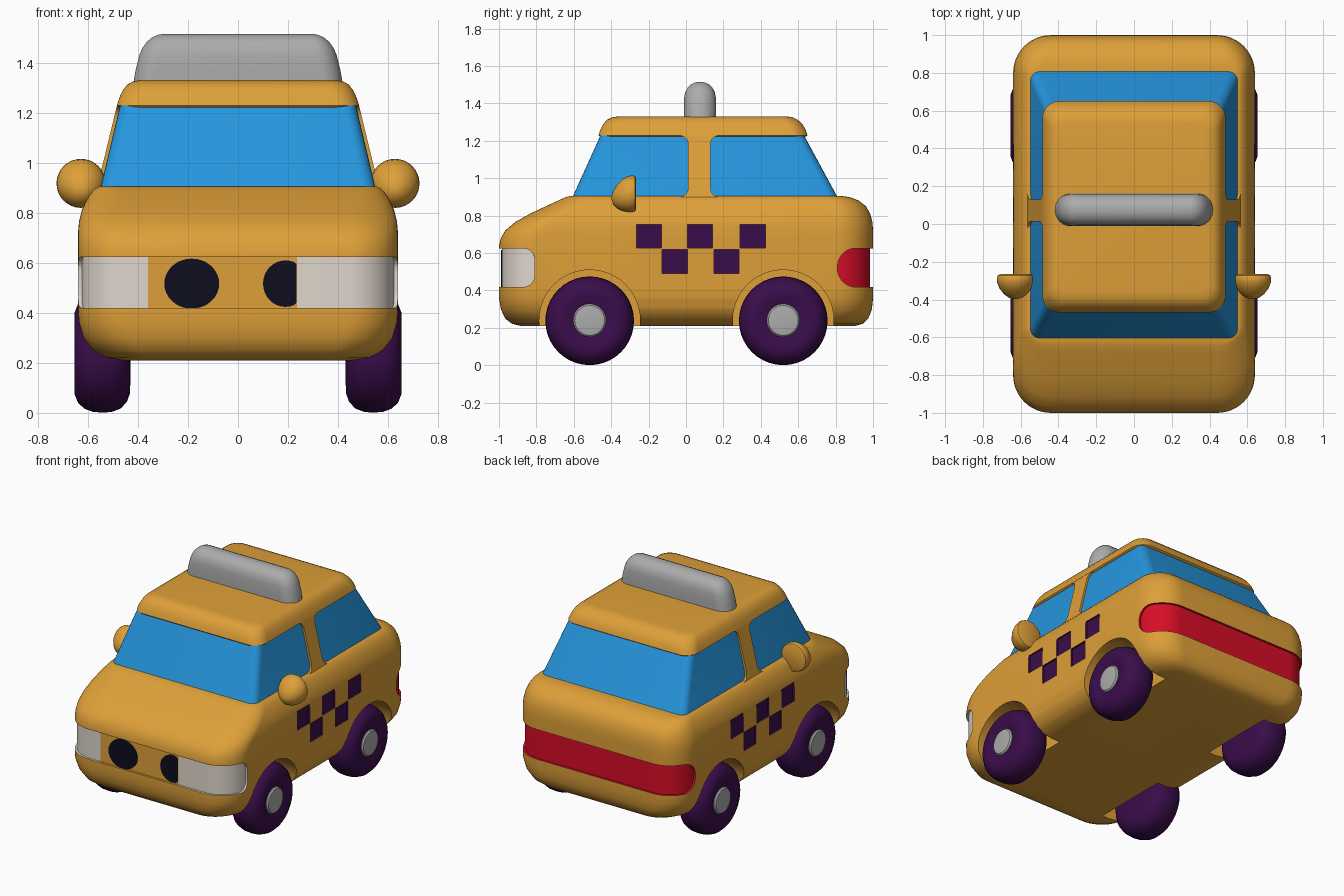
import bpy, bmesh, math
from math import sin, cos, pi, sqrt

if "Cube" in bpy.data.objects:
    bpy.data.objects.remove(bpy.data.objects["Cube"])


def mat(name, r, g, b):
    m = bpy.data.materials.new(name)
    m.diffuse_color = (r, g, b, 1)
    m.use_nodes = True
    m.node_tree.nodes["Principled BSDF"].inputs["Base Color"].default_value = m.diffuse_color
    return m


ORANGE = mat("taxi_orange", .73, .35, .04)
WHITE = mat("headlight_white", .75, .68, .61)
RED = mat("tail_red", .68, .004, .02)
PURPLE = mat("dark_purple", .042, .004, .07)
BLUE = mat("window_blue", .019, .305, .73)
GREY = mat("light_grey", .41, .41, .41)
NAVY = mat("near_black", .004, .004, .013)
BODY_MATS = [ORANGE, WHITE, RED, PURPLE]


def smooth(ob, angle=40):
    bpy.ops.object.select_all(action='DESELECT')
    ob.select_set(True)
    bpy.context.view_layer.objects.active = ob
    bpy.ops.object.shade_smooth_by_angle(angle=math.radians(angle))


def loft(name, rings, mats, index=0, shade=True):
    """Closed skin through rings of equal point count, capped at both ends."""
    n = len(rings[0])
    verts = [p for ring in rings for p in ring]
    faces = [list(range(n)), list(range(len(verts) - n, len(verts)))]
    for i in range(len(rings) - 1):
        for j in range(n):
            k = (j + 1) % n
            faces.append([i * n + j, i * n + k, (i + 1) * n + k, (i + 1) * n + j])
    me = bpy.data.meshes.new(name)
    me.from_pydata(verts, [], faces)
    bm = bmesh.new()
    bm.from_mesh(me)
    bmesh.ops.recalc_face_normals(bm, faces=bm.faces)
    bm.to_mesh(me)
    bm.free()
    for m in mats:
        me.materials.append(m)
    for p in me.polygons:
        p.material_index = index
    ob = bpy.data.objects.new(name, me)
    bpy.context.collection.objects.link(ob)
    if shade:
        smooth(ob)
    return ob


def rrect(z, hx, yf, yb, r, n=12):
    """Rounded rectangle at height z."""
    pts = []
    for cx, cy, a0 in ((hx - r, yb - r, 0), (r - hx, yb - r, pi / 2),
                       (r - hx, yf + r, pi), (hx - r, yf + r, 1.5 * pi)):
        for i in range(n + 1):
            a = a0 + pi / 2 * i / n
            pts.append((cx + r * cos(a), cy + r * sin(a), z))
    return pts


def disc_x(x, y, z, r, n=40):
    return [(x, y + r * cos(2 * pi * i / n), z + r * sin(2 * pi * i / n)) for i in range(n)]


def disc_y(x, y, z, r, n=32):
    return [(x + r * cos(2 * pi * i / n), y, z + r * sin(2 * pi * i / n)) for i in range(n)]


# lower body
body = loft("lower_body", [rrect(*s) for s in (
    (.21, .47, -.88, .90, .16), (.222, .53, -.93, .945, .18), (.25, .58, -.967, .975, .19),
    (.30, .618, -.99, .994, .2), (.36, .636, -1, 1, .2), (.41, .64, -1, 1, .2),
    (.635, .64, -1, 1, .2), (.68, .64, -.99, 1, .2), (.72, .64, -.967, 1, .2),
    (.765, .636, -.915, .997, .2), (.81, .625, -.835, .985, .19), (.85, .607, -.75, .963, .17),
    (.88, .588, -.685, .925, .14), (.898, .57, -.645, .88, .11), (.905, .555, -.62, .835, .08))],
    BODY_MATS, shade=False)
cutters = []


# light grooves wrapping the front and rear
def light_band(name, sgn, round_r, index):
    zc, h, depth, r = .522, .1025, .015, .2
    half = []
    a0 = .05
    for i in range(25):
        a = a0 + (pi / 2 - a0) * (i / 24) ** 1.6
        s = min(r * (a - a0), round_r)
        hh = h - round_r + sqrt(max(0, round_r ** 2 - (round_r - s) ** 2))
        half.append((.44 + r * cos(a), .8 + r * sin(a), cos(a), sin(a), hh))
    path = half + [(.235, 1, 0, 1, h), (-.36, 1, 0, 1, h)]
    path += [(-x, y, -nx, ny, hh) for x, y, nx, ny, hh in reversed(half)]
    rings = []
    for x, y, nx, ny, hh in path:
        rings.append([(x + nx * d, sgn * (y + ny * d), zc + k * hh)
                      for d, k in ((-depth, -1), (.04, -1), (.04, 1), (-depth, 1))])
    return loft(name, rings, BODY_MATS, index, False)


front_band = light_band("front_band_cutter", -1, .06, 1)
for p in front_band.data.polygons:      # the middle of the front groove stays orange
    if -.36 < p.center.x < .235:
        p.material_index = 0
cutters += [front_band, light_band("rear_band_cutter", 1, .097, 2)]

# wheel wells and checker squares on both sides
checks = [(-.198, .69), (.075, .69), (.357, .69), (-.06, .555), (.217, .555)]
for s in (1, -1):
    for y in (-.515, .52):
        cutters.append(loft("well_cutter", [disc_x(s * .4, y, .24, .27, 48),
                                            disc_x(s * .8, y, .24, .27, 48)],
                            BODY_MATS, 0, False))
    for y, z in checks:
        square = [(-.067, -.064), (.067, -.064), (.067, .064), (-.067, .064)]
        cutters.append(loft("check_cutter", [[(s * x, y + a, z + b) for a, b in square]
                                             for x in (.627, .7)], BODY_MATS, 3, False))

for c in cutters:
    c.hide_render = True
    mod = body.modifiers.new("cut", 'BOOLEAN')
    mod.operation, mod.solver, mod.object = 'DIFFERENCE', 'EXACT', c
deps = bpy.context.evaluated_depsgraph_get()
cut_mesh = bpy.data.meshes.new_from_object(body.evaluated_get(deps))
body.modifiers.clear()
body.data = cut_mesh
for c in cutters:
    bpy.data.objects.remove(c)
smooth(body)

# dark grille spots on the groove floor
for name, cx, rx, rz, lim in (("grille_spot_left", -.185, .11, .1, 1),
                              ("grille_spot_right", .19, .09, .093, .234)):
    loft(name, [[(min(x, lim), y, z) for x, _, z in
                 [(cx + rx * cos(t), 0, .517 + rz * sin(t))
                  for t in [2 * pi * i / 32 for i in range(32)]]]
                for y in (-.984, -.99)], [NAVY])

# cabin glass
ZB, ZT = .9, 1.23
loft("cabin_windows", [rrect(.87, .557, -.62, .826, .05, 5), rrect(1.25, .467, -.448, .62, .05, 5)],
     [BLUE])

# roof
loft("roof", [rrect(*s) for s in (
    (1.222, .475, -.46, .64, .08), (1.23, .485, -.468, .65, .09), (1.26, .475, -.458, .64, .09),
    (1.29, .461, -.443, .622, .09), (1.313, .443, -.422, .597, .08), (1.326, .42, -.395, .57, .07),
    (1.331, .39, -.36, .535, .05))], [ORANGE], shade=True)

# door pillars, flared where the window corners are rounded
for s, side in ((1, "right"), (-1, "left")):
    r, y0, y1 = .05, .012, .13
    rungs = []
    for zc, a0 in ((ZB + r, -pi / 2), (ZT - r, 0)):
        for i in range(8):
            a = a0 + pi / 2 * i / 7
            rungs.append((r - r * cos(a), zc + r * sin(a)))
    rings = []
    for f, z in rungs:
        x = .55 - .08 * (z - ZB) / (ZT - ZB) + .014
        rings.append([(s * x, y0 - f, z), (s * x, y1 + f, z),
                      (s * (x - .05), y1 + f, z), (s * (x - .05), y0 - f, z)])
    loft("door_pillar_" + side, rings, [ORANGE])

    # side mirror
    loft("side_mirror_" + side, [disc_y(s * .628, y, z, q) for y, z, q in (
        (-.397, .895, .012), (-.39, .897, .035), (-.37, .902, .062), (-.34, .91, .085),
        (-.31, .916, .096), (-.285, .918, .098), (-.272, .918, .093), (-.266, .918, .08))],
        [ORANGE])

    # wheels
    for y, end in ((-.515, "front"), (.52, "rear")):
        loft(f"{end}_tyre_{side}", [disc_x(s * x, y, .238, q) for x, q in (
            (.43, .1), (.432, .16), (.445, .195), (.47, .221), (.505, .234), (.54, .237),
            (.58, .234), (.615, .221), (.64, .197), (.653, .165), (.652, .13), (.635, .09))],
            [PURPLE])
        loft(f"{end}_hub_{side}", [disc_x(s * x, y, .24, q) for x, q in (
            (.6, .088), (.64, .088), (.649, .08), (.653, .05))], [GREY])

# roof sign
loft("roof_sign", [rrect(z, hx, .075 - hy, .075 + hy, hy * .95) for z, hx, hy in (
    (1.32, .418, .086), (1.37, .41, .086), (1.43, .395, .085), (1.46, .382, .079),
    (1.485, .364, .066), (1.503, .342, .047), (1.512, .32, .026), (1.515, .305, .01))], [GREY])
